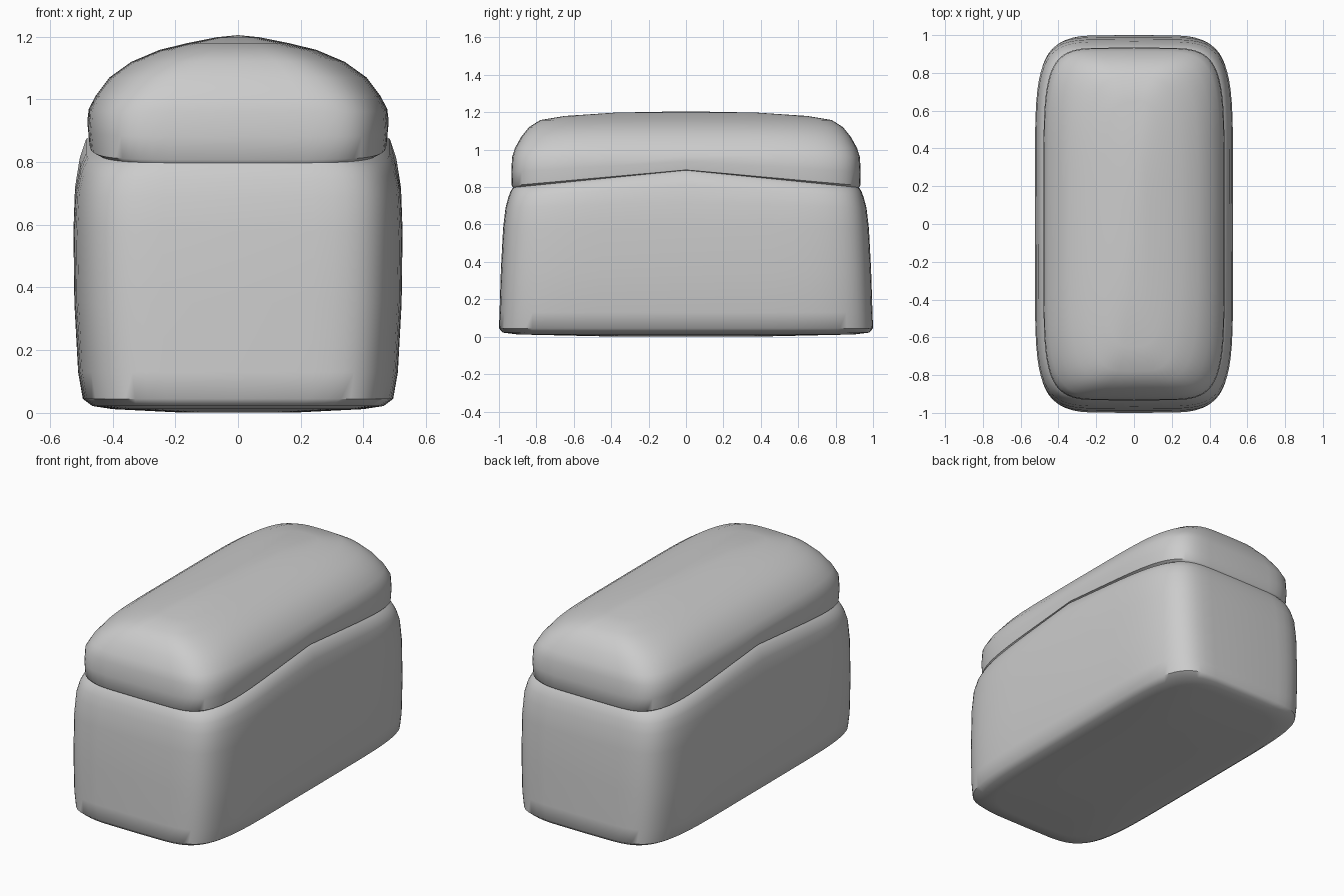
import bpy, bmesh
from math import sin, cos, tau, copysign, radians

cube = bpy.data.objects.get("Cube")
if cube:
    bpy.data.objects.remove(cube)

SEGMENTS = 64
CREASE_RISE = 0.095   # the crease under the crust arches up mid-length


def material(name, rgb):
    mat = bpy.data.materials.new(name)
    mat.use_nodes = True
    color = (*rgb, 1.0)
    mat.diffuse_color = color
    mat.node_tree.nodes["Principled BSDF"].inputs["Base Color"].default_value = color
    return mat


def rounded_ring(bm, a, b, z, power, lift):
    """Rounded rectangle of half sizes a, b, lifted towards mid-length."""
    ring = []
    for i in range(SEGMENTS):
        c, s = cos(tau * i / SEGMENTS), sin(tau * i / SEGMENTS)
        x = copysign(abs(c) ** (2 / power), c) * a
        y = copysign(abs(s) ** (2 / power), s) * b
        rise = lift * CREASE_RISE * max(0, 1 - abs(y) / 0.95)
        ring.append(bm.verts.new((x, y, z + rise)))
    return ring


# Rings: half width, half length, height, corner power, crease lift
base = [(.20, .45, .002, 4, 0), (.40, .90, .012, 5, 0), (.465, .98, .022, 5.5, 0)]
sides = [(.495, 1.0, .045, 6, 0), (.51, .997, .13, 6, 0), (.522, .99, .35, 6, 0),
         (.525, .978, .58, 6, 0), (.52, .965, .69, 6, .3)]
shoulder = [(.505, .95, .745, 6, .7), (.485, .937, .778, 6, 1), (.458, .925, .795, 6, 1)]
crust = [(.474, .932, .806, 6, .9), (.48, .934, .88, 6, .6), (.476, .93, .96, 6, .1),
         (.455, .914, 1.01, 5.5, 0), (.41, .88, 1.07, 5, 0), (.34, .84, 1.12, 4.5, 0),
         (.25, .78, 1.158, 4, 0), (.16, .65, 1.18, 3.5, 0), (.07, .38, 1.198, 3, 0)]

# Loaf body and crust as one skin
bm = bmesh.new()
rings = [rounded_ring(bm, *r) for r in base + sides + shoulder + crust]
for low, high in zip(rings, rings[1:]):
    for i in range(SEGMENTS):
        j = (i + 1) % SEGMENTS
        bm.faces.new((low[i], low[j], high[j], high[i]))
bm.faces.new(reversed(rings[0]))
top = bm.verts.new((0, 0, 1.205))
for i in range(SEGMENTS):
    bm.faces.new((rings[-1][i], rings[-1][(i + 1) % SEGMENTS], top))
bmesh.ops.recalc_face_normals(bm, faces=bm.faces)

mesh = bpy.data.meshes.new("bread_loaf")
bm.to_mesh(mesh)
bm.free()
mesh.materials.append(material("plain grey", (0.6, 0.6, 0.6)))
loaf = bpy.data.objects.new("bread_loaf", mesh)
bpy.context.collection.objects.link(loaf)

bpy.ops.object.select_all(action='DESELECT')
loaf.select_set(True)
bpy.context.view_layer.objects.active = loaf
bpy.ops.object.shade_smooth_by_angle(angle=radians(50))
